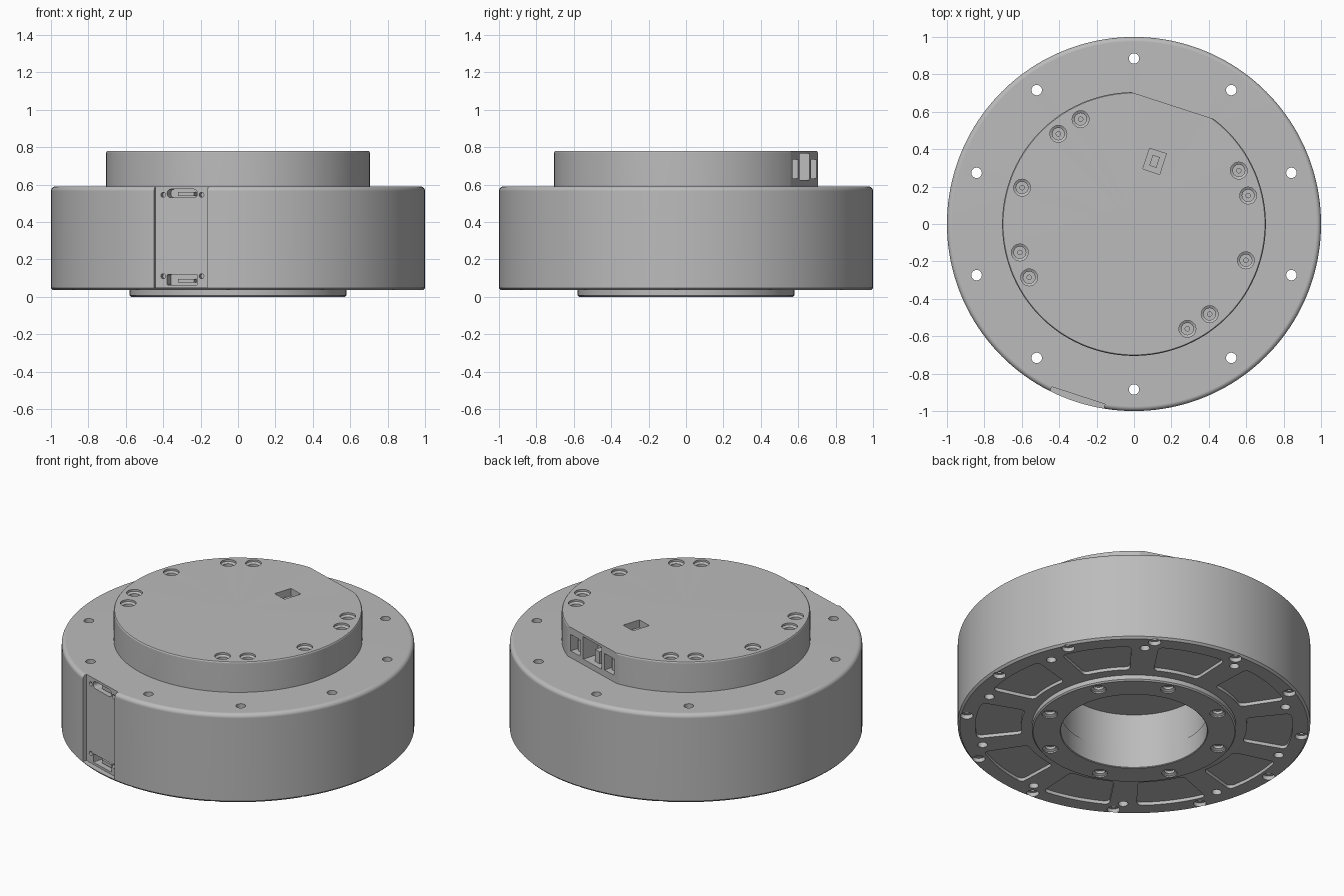
import bpy, bmesh
from math import sin, cos, pi, radians
from mathutils import Matrix, Vector

start = bpy.data.objects.get("Cube")
if start:
    bpy.data.objects.remove(start, do_unlink=True)

grey = bpy.data.materials.new("satin_grey")
grey.use_nodes = True
grey.diffuse_color = (0.5, 0.5, 0.5, 1)
grey.node_tree.nodes["Principled BSDF"].inputs["Base Color"].default_value = (0.5, 0.5, 0.5, 1)


def turn(deg):
    """Frame whose local y points outward at the given angle."""
    return Matrix.Rotation(radians(deg - 90), 4, "Z")


def polar(r, deg, z=0):
    return Vector((r * cos(radians(deg)), r * sin(radians(deg)), z))


def lathe(bm, profile, at=(0, 0, 0), segs=24, closed=False):
    """Revolve (radius, height) points about a vertical axis."""
    rings = []
    for r, z in profile:
        count = segs if r > 0 else 1
        rings.append([bm.verts.new(Vector(at) + polar(r, 360 * i / segs, z)) for i in range(count)])
    pairs = list(zip(rings, rings[1:])) + ([(rings[-1], rings[0])] if closed else [])
    for a, b in pairs:
        for i in range(segs):
            j = i + 1
            quad = [a[i % len(a)], a[j % len(a)], b[j % len(b)], b[i % len(b)]]
            bm.faces.new(list(dict.fromkeys(quad)))


def prism(bm, points, z0, z1, matrix=Matrix(), radius=0):
    """Extrude an outline along local z, rounding its sharp corners."""
    low = [bm.verts.new(matrix @ Vector((x, y, z0))) for x, y in points]
    high = [bm.verts.new(matrix @ Vector((x, y, z1))) for x, y in points]
    n = len(points)
    faces = [bm.faces.new(low[::-1]), bm.faces.new(high)]
    for i in range(n):
        j = (i + 1) % n
        faces.append(bm.faces.new([low[i], low[j], high[j], high[i]]))
    bmesh.ops.recalc_face_normals(bm, faces=faces)
    if radius:
        edges = [bm.edges.get(pair) for pair in zip(low, high)]
        sharp = [e for e in edges if e.calc_face_angle(0) > 0.7]
        bmesh.ops.bevel(bm, geom=sharp, offset=radius, segments=5, profile=0.5, affect="EDGES")


def box(bm, matrix, x, y, z, radius=0):
    """Box from (min, max) ranges; rounded corners face along local y."""
    side = matrix @ Matrix.Rotation(pi / 2, 4, "X")
    outline = [(x[0], z[0]), (x[1], z[0]), (x[1], z[1]), (x[0], z[1])]
    prism(bm, outline, -y[1], -y[0], side, radius)


def make(name, bm):
    bmesh.ops.recalc_face_normals(bm, faces=bm.faces[:])
    mesh = bpy.data.meshes.new(name)
    bm.to_mesh(mesh)
    bm.free()
    mesh.materials.append(grey)
    obj = bpy.data.objects.new(name, mesh)
    bpy.context.collection.objects.link(obj)
    return obj


def finish(obj, cutter_bm=None):
    """Cut, then shade smooth with sharp edges kept."""
    for other in bpy.context.selected_objects:
        other.select_set(False)
    bpy.context.view_layer.objects.active = obj
    obj.select_set(True)
    if cutter_bm:
        cutter = make(obj.name + "_cutter", cutter_bm)
        cutter.hide_render = True
        mod = obj.modifiers.new("cut", "BOOLEAN")
        mod.operation, mod.solver, mod.object = "DIFFERENCE", "EXACT", cutter
        mod.use_self = True
        bpy.ops.object.modifier_apply(modifier=mod.name)
        bpy.data.objects.remove(cutter, do_unlink=True)
    bpy.ops.object.shade_smooth_by_angle(angle=radians(30))
    weighted = obj.modifiers.new("normals", "WEIGHTED_NORMAL")
    weighted.keep_sharp = True


def arc_edge(radius, top, r, steps=6):
    """Quarter-round profile for an upper outer edge."""
    return [(radius - r + r * cos(i * pi / 2 / steps), top - r + r * sin(i * pi / 2 / steps))
            for i in range(steps + 1)]


HOLES = [18 + 36 * k for k in range(10)]

# Main housing with its stepped underside bore
bm = bmesh.new()
lathe(bm, [(0, 0.35), (0.42, 0.35), (0.42, 0.035), (0.988, 0.035), (1, 0.047)]
      + arc_edge(1, 0.59, 0.025) + [(0, 0.59)], segs=160)
housing = make("housing", bm)

cut = bmesh.new()
for a in HOLES:
    # Mounting holes through the rim
    lathe(cut, [(0, 0), (0.028, 0), (0.028, 0.7), (0, 0.7)], polar(0.885, a))
    # Lightening pockets between them
    outline = [polar(0.9, a + 18 + d).xy for d in range(-13, 14, 2)]
    outline += [polar(0.64, a + 18 + d).xy for d in range(12, -13, -2)]
    prism(cut, outline, 0, 0.055, radius=0.03)
for k in range(12):
    # Screw recesses around the bottom edge
    lathe(cut, [(0, 0), (0.036, 0), (0.036, 0.06), (0.018, 0.06), (0.018, 0.08), (0, 0.08)],
          polar(0.956, 27 + 30 * k))
# Flat connector recess on the side, open at the top
side = turn(252)
box(cut, side, (-0.15, 0.15), (0.964, 1.1), (0.05, 0.7))
box(cut, side, (-0.085, 0.085), (0.9, 0.98), (0.53, 0.575), 0.02)
box(cut, side, (-0.085, 0.085), (0.9, 0.98), (0.064, 0.118), 0.004)
for x in (-0.108, 0.108):
    for z in (0.11, 0.545):
        box(cut, side, (x - 0.013, x + 0.013), (0.93, 0.98), (z - 0.013, z + 0.013), 0.0125)
finish(housing, cut)

# Sockets inside the side recess
for name, z in (("upper_socket", 0.54), ("lower_socket", 0.075)):
    bm = bmesh.new()
    box(bm, side, (-0.06, 0.03), (0.89, 0.945), (z, z + 0.02))
    finish(make(name, bm))

# Output flange with bolt circle and sleeve
bm = bmesh.new()
lathe(bm, [(0.415, 0.004), (0.419, 0), (0.572, 0), (0.58, 0.008), (0.58, 0.04),
           (0.425, 0.04), (0.425, 0.12), (0.415, 0.12)], segs=128, closed=True)
flange = make("output_flange", bm)
cut = bmesh.new()
for k in range(8):
    lathe(cut, [(0, -0.02), (0.044, -0.02), (0.044, 0.008), (0.03, 0.016), (0.03, 0.032), (0, 0.032)],
          polar(0.515, 27 + 45 * k))
finish(flange, cut)

# Raised cap with one flat side
CAP_TOP = 0.78
bm = bmesh.new()
lathe(bm, [(0, 0.58), (0.705, 0.58)] + arc_edge(0.705, CAP_TOP, 0.01, 3) + [(0, CAP_TOP)], segs=144)
cap = make("cap", bm)
cut = bmesh.new()
port = turn(72)
box(cut, port, (-0.5, 0.5), (0.666, 0.9), (0.5, 0.9))
# Ports in the flat side
box(cut, port, (-0.085, 0.085), (0.56, 0.7), (0.625, 0.765))
for s in (-1, 1):
    box(cut, port, sorted((s * 0.115, s * 0.205)), (0.58, 0.7), (0.632, 0.735))
# Countersunk screw recesses in the top
for a in (14, 27, 117, 130, 162, 194, 207, 297, 310, 342):
    lathe(cut, [(0, -0.075), (0.012, -0.075), (0.012, -0.05), (0.032, -0.05), (0.032, -0.02),
                (0.045, -0.012), (0.045, 0.03), (0, 0.03)], polar(0.629, a, CAP_TOP))
# Small square window in the top
window = Matrix.Translation((0.11, 0.335, 0)) @ turn(72)
box(cut, window, (-0.047, 0.047), (-0.058, 0.058), (0.735, 0.9))
finish(cap, cut)

# Connector bodies inside the ports
for name, x in (("left_plug", -0.16), ("middle_plug", 0), ("right_plug", 0.16)):
    bm = bmesh.new()
    box(bm, port, (x - 0.022, x + 0.022), (0.55, 0.63), (0.62, 0.70))
    finish(make(name, bm))
# Chip below the square window
bm = bmesh.new()
box(bm, window, (-0.02, 0.02), (-0.03, 0.03), (0.73, 0.75))
finish(make("window_chip", bm))
